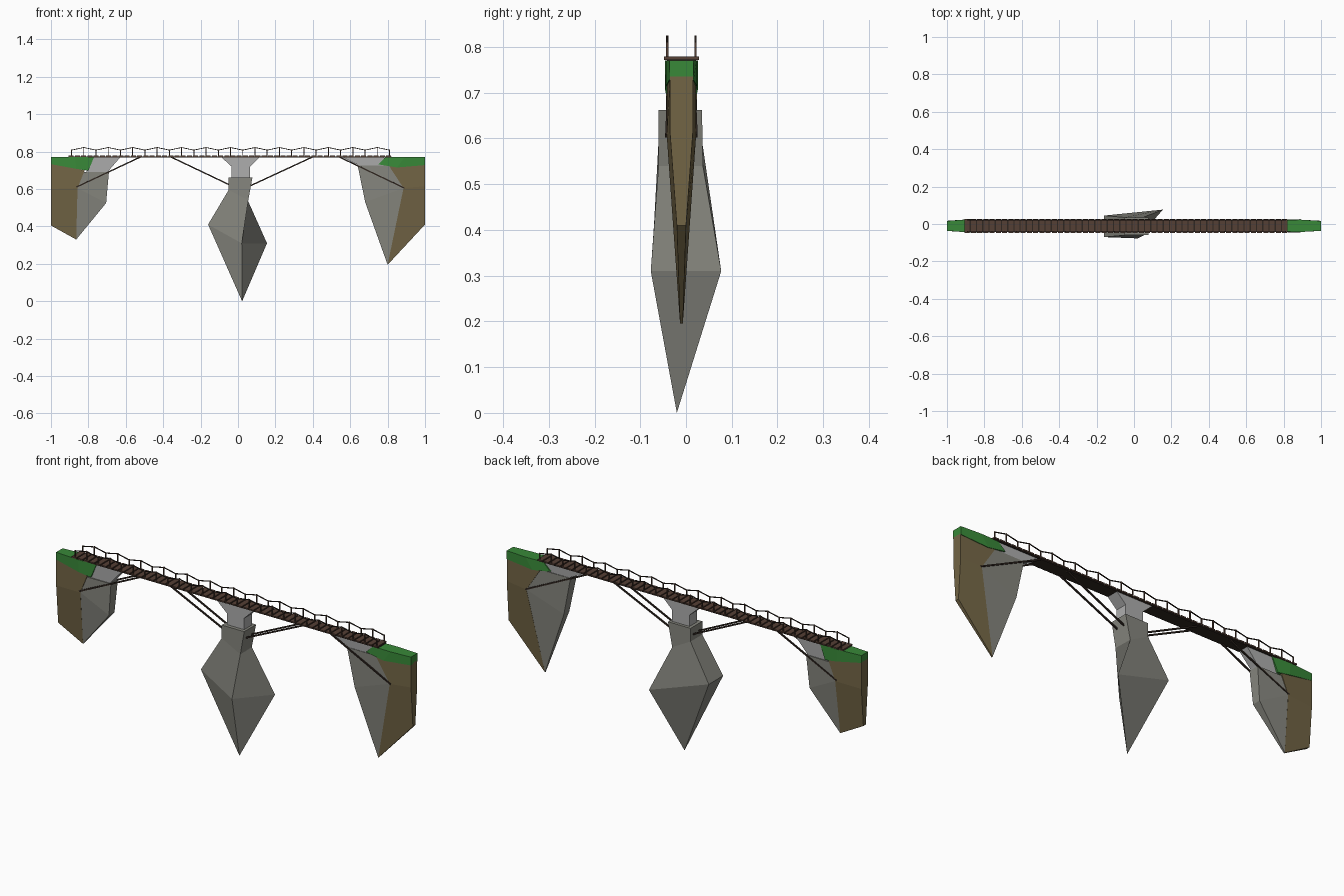
import bpy, bmesh, math
from mathutils import Vector

if "Cube" in bpy.data.objects:
    bpy.data.objects.remove(bpy.data.objects["Cube"])

YC = -0.01  # centre line of the walkway


def mat(name, c):
    m = bpy.data.materials.new(name)
    m.diffuse_color = (*c, 1)
    m.use_nodes = True
    m.node_tree.nodes["Principled BSDF"].inputs["Base Color"].default_value = m.diffuse_color
    return m


ROCK = mat("rock", (0.24, 0.24, 0.21))
STONE = mat("stone", (0.42, 0.42, 0.42))
SOIL = mat("soil", (0.17, 0.13, 0.06))
GRASS = mat("grass", (0.04, 0.25, 0.04))
WOOD = mat("wood", (0.09, 0.05, 0.035))
DARK = mat("dark_wood", (0.03, 0.02, 0.015))


def finish(name, bm, m):
    bmesh.ops.recalc_face_normals(bm, faces=bm.faces[:])
    me = bpy.data.meshes.new(name)
    bm.to_mesh(me)
    bm.free()
    me.materials.append(m)
    ob = bpy.data.objects.new(name, me)
    bpy.context.collection.objects.link(ob)
    return ob


def slab(name, pts, polys, m):
    """Front profile of (x, z, half width), closed around its outline."""
    bm = bmesh.new()
    f = [bm.verts.new((x, YC - h, z)) for x, z, h in pts]
    b = [bm.verts.new((x, YC + h, z)) for x, z, h in pts]
    for p in polys:
        bm.faces.new([f[i] for i in p])
        bm.faces.new([b[i] for i in reversed(p)])
    n = len(pts)
    for i in range(n):
        j = (i + 1) % n
        bm.faces.new((f[i], b[i], b[j], f[j]))
    return finish(name, bm, m)


def loft(name, rings, m, apex=None):
    bm = bmesh.new()
    vs = [[bm.verts.new(p) for p in r] for r in rings]
    for a, b in zip(vs, vs[1:]):
        for i in range(4):
            j = (i + 1) % 4
            bm.faces.new((a[i], a[j], b[j], b[i]))
    bm.faces.new(vs[-1])
    if apex:
        t = bm.verts.new(apex)
        for i in range(4):
            bm.faces.new((t, vs[0][i], vs[0][(i + 1) % 4]))
    else:
        bm.faces.new(vs[0])
    return finish(name, bm, m)


def rect(x0, x1, y0, y1, z):
    return [(x0, y0, z), (x1, y0, z), (x1, y1, z), (x0, y1, z)]


def add_box(bm, x0, x1, y0, y1, z0, z1):
    v = bmesh.ops.create_cube(bm, size=1)["verts"]
    for p in v:
        p.co = Vector(((x0 + x1) / 2 + p.co.x * (x1 - x0),
                       (y0 + y1) / 2 + p.co.y * (y1 - y0),
                       (z0 + z1) / 2 + p.co.z * (z1 - z0)))


def add_bar(bm, a, b, w):
    """Square bar from a to b."""
    a, b = Vector(a), Vector(b)
    d = b - a
    q = d.to_track_quat('Z', 'Y')
    for p in bmesh.ops.create_cube(bm, size=1)["verts"]:
        p.co = (a + b) / 2 + q @ Vector((p.co.x * w, p.co.y * w, p.co.z * d.length))


# Central hanging rock and its stone capital
loft("centre_rock", [
    [(-0.16, -0.07, 0.41), (0.02, -0.077, 0.31), (0.155, 0.077, 0.31), (-0.16, 0.045, 0.41)],
    [(-0.05, -0.06, 0.595), (0.055, -0.06, 0.54), (0.052, 0.037, 0.54), (-0.05, 0.035, 0.595)],
    rect(-0.05, 0.077, -0.06, 0.035, 0.662)], ROCK, apex=(0.022, -0.02, 0.0))
loft("centre_capital", [
    rect(-0.034, 0.064, -0.042, 0.02, 0.65),
    rect(-0.034, 0.064, -0.042, 0.02, 0.72),
    rect(-0.088, 0.115, -0.042, 0.02, 0.769)], STONE)

# Left bank
slab("left_soil", [(-1, .735, .026), (-1, .60, .026), (-1, .405, .01), (-.865, .33, .003),
                   (-.858, .605, .034), (-.82, .70, .034)], [(0, 1, 4, 5), (1, 2, 3, 4)], SOIL)
slab("left_rock", [(-.83, .692, .03), (-.858, .605, .033), (-.865, .33, .003),
                   (-.705, .525, .022), (-.69, .692, .028)], [(0, 1, 3, 4), (1, 2, 3)], ROCK)
slab("left_capital", [(-.81, .685, .024), (-.70, .685, .024), (-.69, .70, .024), (-.63, .769, .027),
                      (-.80, .769, .027)], [(0, 1, 2, 3, 4)], STONE)
slab("left_grass", [(-1, .77, .026), (-1, .733, .027), (-.865, .708, .036), (-.80, .698, .034),
                    (-.77, .77, .03), (-.87, .77, .036)], [(0, 1, 2, 5), (5, 2, 3, 4)], GRASS)

# Right bank
slab("right_soil", [(1, .735, .025), (1, .615, .025), (1, .41, .01), (.80, .195, .003),
                    (.885, .605, .032), (.81, .72, .032)], [(0, 1, 4, 5), (1, 2, 3, 4)], SOIL)
slab("right_rock", [(.82, .725, .028), (.885, .605, .031), (.80, .195, .003),
                    (.68, .53, .022), (.64, .725, .026)], [(0, 1, 3, 4), (1, 2, 3)], ROCK)
slab("right_capital", [(.82, .715, .024), (.65, .715, .024), (.64, .73, .024), (.56, .769, .027),
                       (.78, .769, .027)], [(0, 1, 2, 3, 4)], STONE)
slab("right_grass", [(1, .77, .026), (1, .728, .027), (.85, .715, .034), (.75, .732, .032),
                     (.79, .77, .03), (.89, .77, .033)], [(0, 1, 2, 5), (5, 2, 3, 4)], GRASS)

# Walkway planks over a dark base
bm = bmesh.new()
N = 52
step = 1.73 / N
for i in range(N):
    x = -0.905 + i * step
    add_box(bm, x, x + step * 0.8, YC - 0.038, YC + 0.038, 0.772, 0.779)
finish("planks", bm, WOOD)
bm = bmesh.new()
add_box(bm, -0.9, 0.82, YC - 0.032, YC + 0.032, 0.768, 0.774)
finish("plank_base", bm, DARK)

# Handrail posts (alternately low and high) and rope on both sides
posts, ropes = bmesh.new(), bmesh.new()
M = 26
for y in (YC - 0.031, YC + 0.031):
    tops = []
    for i in range(M + 1):
        x = -0.89 + i * 1.70 / M
        z = 0.825 if i % 2 else 0.811
        add_box(posts, x - .0025, x + .0025, y - .0025, y + .0025, 0.775, z)
        tops.append((x, y, z - 0.003))
    for a, b in zip(tops, tops[1:]):
        add_bar(ropes, a, b, 0.004)
finish("rail_posts", posts, WOOD)
finish("rail_ropes", ropes, DARK)

# Diagonal braces in pairs
bm = bmesh.new()
for x0, z0, x1 in ((-0.03, .615, -0.36), (0.05, .61, 0.40), (-0.865, .61, -0.52), (0.89, .605, 0.54)):
    w = 0.022 if abs(x0) < 0.5 else 0.032
    for s in (-1, 1):
        add_bar(bm, (x0, YC + s * w, z0), (x1, YC + s * 0.025, 0.772), 0.007)
finish("braces", bm, DARK)
